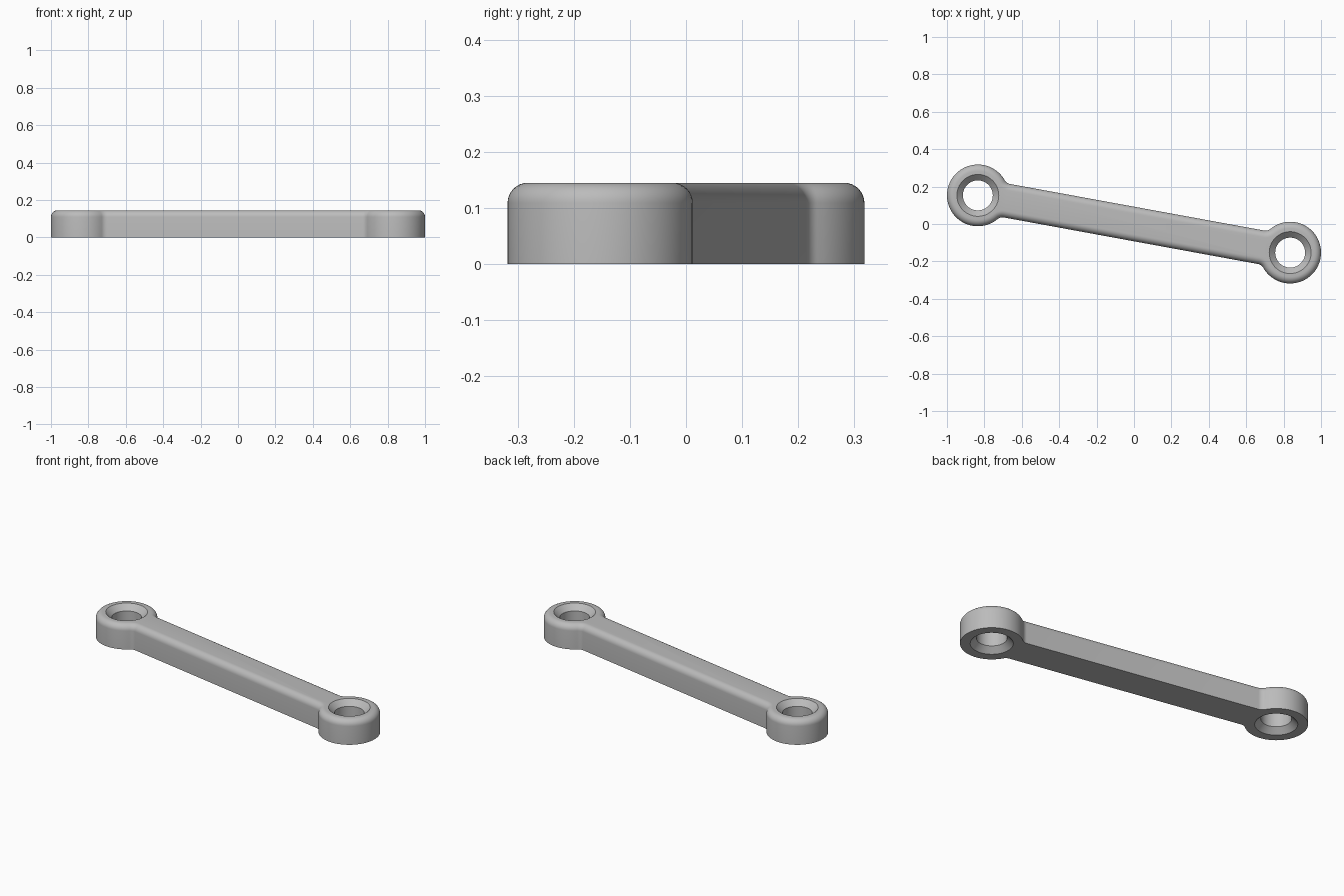
import bpy, bmesh, math
from mathutils import Matrix

if "Cube" in bpy.data.objects:
    bpy.data.objects.remove(bpy.data.objects["Cube"], do_unlink=True)

HEIGHT, EDGE = 0.145, 0.036           # thickness, rounded top edge
RING, ARM, FILLET = 0.165, 0.091, 0.04
HOLE, CHAMFER = 0.08, 0.032
EYE_X, EYE_Y = 0.835, -0.153          # centre of the right-hand eye
HALF = math.hypot(EYE_X, EYE_Y)
TURN = Matrix.Rotation(math.atan2(EYE_Y, EYE_X), 4, "Z")

steel = bpy.data.materials.new("grey steel")
steel.use_nodes = True
colour = (0.5, 0.5, 0.5, 1)
steel.diffuse_color = colour
steel.node_tree.nodes["Principled BSDF"].inputs["Base Color"].default_value = colour


def arc(cx, cy, r, a0, a1, n):
    return [(cx + r * math.cos(a0 + (a1 - a0) * i / n),
             cy + r * math.sin(a0 + (a1 - a0) * i / n)) for i in range(n + 1)]


def outline(inset):
    """Link outline, moved inwards: eye arc with a fillet on each side, twice."""
    fy = ARM + FILLET
    fx = math.sqrt((RING + FILLET) ** 2 - fy ** 2)
    a = math.atan2(fy, -fx)           # where the eye meets its fillet
    f = FILLET + inset
    half = arc(HALF - fx, -fy, f, math.pi / 2, math.pi - a, 8)[:-1]
    half += arc(HALF, 0, RING - inset, -a, a, 64)
    half += arc(HALF - fx, fy, f, a - math.pi, -math.pi / 2, 8)[1:]
    return half + [(-x, -y) for x, y in half]


def finish(bm, name):
    bmesh.ops.recalc_face_normals(bm, faces=bm.faces)
    mesh = bpy.data.meshes.new(name)
    bm.to_mesh(mesh)
    bm.free()
    mesh.materials.append(steel)
    obj = bpy.data.objects.new(name, mesh)
    bpy.context.collection.objects.link(obj)
    return obj


def loft(bm, rings):
    """Skin a stack of matching closed loops and cap both ends."""
    loops = [[bm.verts.new(p) for p in ring] for ring in rings]
    for low, high in zip(loops, loops[1:]):
        for i in range(len(low)):
            j = (i + 1) % len(low)
            bm.faces.new((low[i], low[j], high[j], high[i]))
    bm.faces.new(loops[0][::-1])
    bm.faces.new(loops[-1])


# Link body with a rounded top edge
levels = [(0, 0)]
for i in range(9):
    t = math.pi / 2 * i / 8
    levels.append((EDGE * (1 - math.cos(t)), HEIGHT - EDGE * (1 - math.sin(t))))
bm = bmesh.new()
loft(bm, [[(x, y, z) for x, y in outline(inset)] for inset, z in levels])
link = finish(bm, "connecting_link")

# Chamfered through holes, countersunk at top and bottom
OVER = 0.02
profile = [(HOLE + CHAMFER + OVER, -OVER), (HOLE, CHAMFER),
           (HOLE, HEIGHT - CHAMFER), (HOLE + CHAMFER + OVER, HEIGHT + OVER)]
bm = bmesh.new()
for side in (-1, 1):
    loft(bm, [[(x, y, z) for x, y in arc(side * HALF, 0, r, 0, math.tau, 64)[:-1]]
              for r, z in profile])
cutter = finish(bm, "hole_cutter")
cutter.hide_render = True

for obj in (link, cutter):
    obj.data.transform(TURN)

cut = link.modifiers.new("eye holes", "BOOLEAN")
cut.operation = "DIFFERENCE"
cut.solver = "EXACT"
cut.object = cutter

# Apply the cut, then smooth the curved sides while keeping edges sharp
bpy.ops.object.select_all(action="DESELECT")
link.select_set(True)
bpy.context.view_layer.objects.active = link
bpy.ops.object.modifier_apply(modifier=cut.name)
bpy.data.objects.remove(cutter, do_unlink=True)
bpy.ops.object.shade_smooth_by_angle(angle=math.radians(30))
